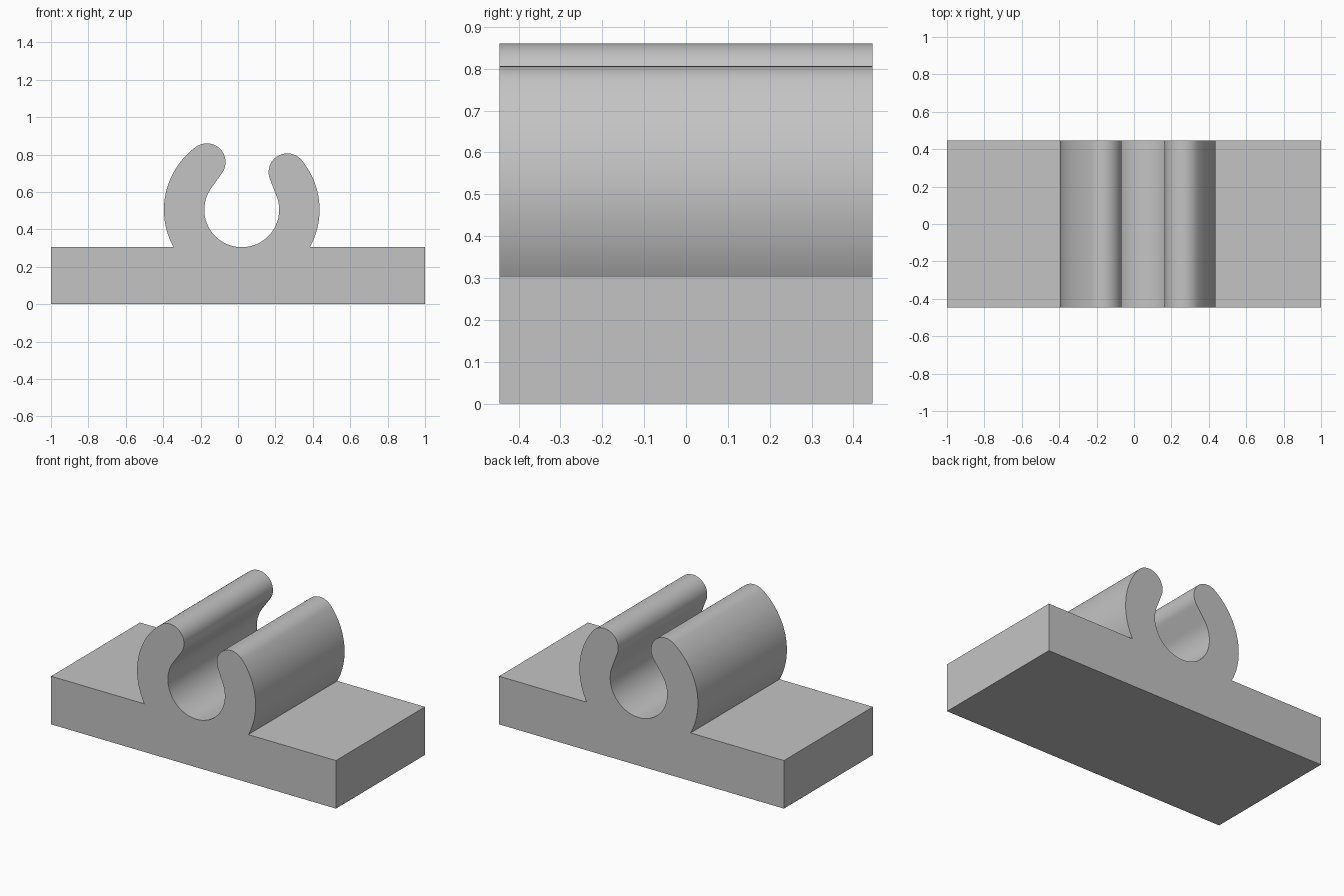
import bpy, bmesh
from math import sin, cos, asin, acos, pi, radians
from mathutils import Vector

cube = bpy.data.objects.get("Cube")
if cube:
    bpy.data.objects.remove(cube)

HALF_DEPTH = 0.446
BASE_TOP = 0.305
INNER, OUTER, TIP = 0.2, 0.416, 0.1
BORE = Vector((0.02, BASE_TOP + INNER))


def polar(centre, radius, angle):
    return centre + radius * Vector((cos(angle), sin(angle)))


def arc(centre, radius, start, end, steps):
    return [polar(centre, radius, start + (end - start) * i / steps)
            for i in range(steps + 1)]


# Rounded jaw tips touch the outer arc; a straight tangent joins them to the bore
reach = OUTER - TIP
lean = acos((INNER + TIP) / reach)
right_angle, left_angle = radians(39.6), radians(126.2)
right_tip = polar(BORE, reach, right_angle)
left_tip = polar(BORE, reach, left_angle)
right_join, left_join = right_angle - lean, left_angle + lean
foot = asin(-INNER / OUTER)

# Closed outline of base and clip, counter-clockwise from the lower left
outline = [Vector((-1, 0)), Vector((1, 0)), Vector((1, BASE_TOP))]
outline += arc(BORE, OUTER, foot, right_angle, 24)
outline += arc(right_tip, TIP, right_angle, right_join + pi, 24)[1:]
outline += arc(BORE, INNER, right_join, left_join - 2 * pi, 64)
outline += arc(left_tip, TIP, left_join - pi, left_angle, 24)
outline += arc(BORE, OUTER, left_angle, pi - foot, 24)[1:]
outline.append(Vector((-1, BASE_TOP)))

# Extrude the outline from front to back
bm = bmesh.new()
front = bm.faces.new([bm.verts.new((p.x, -HALF_DEPTH, p.y)) for p in outline])
result = bmesh.ops.extrude_face_region(bm, geom=[front], use_keep_orig=True)
moved = [v for v in result["geom"] if isinstance(v, bmesh.types.BMVert)]
bmesh.ops.translate(bm, verts=moved, vec=(0, 2 * HALF_DEPTH, 0))
bmesh.ops.recalc_face_normals(bm, faces=bm.faces)
mesh = bpy.data.meshes.new("clip_on_base")
bm.to_mesh(mesh)
bm.free()

# Plain grey finish
grey = bpy.data.materials.new("plain grey")
grey.use_nodes = True
colour = (0.55, 0.55, 0.55, 1)
grey.diffuse_color = colour
grey.node_tree.nodes["Principled BSDF"].inputs["Base Color"].default_value = colour
mesh.materials.append(grey)

clip = bpy.data.objects.new("clip_on_base", mesh)
bpy.context.collection.objects.link(clip)
bpy.ops.object.select_all(action="DESELECT")
clip.select_set(True)
bpy.context.view_layer.objects.active = clip
bpy.ops.object.shade_smooth_by_angle(angle=radians(30))
